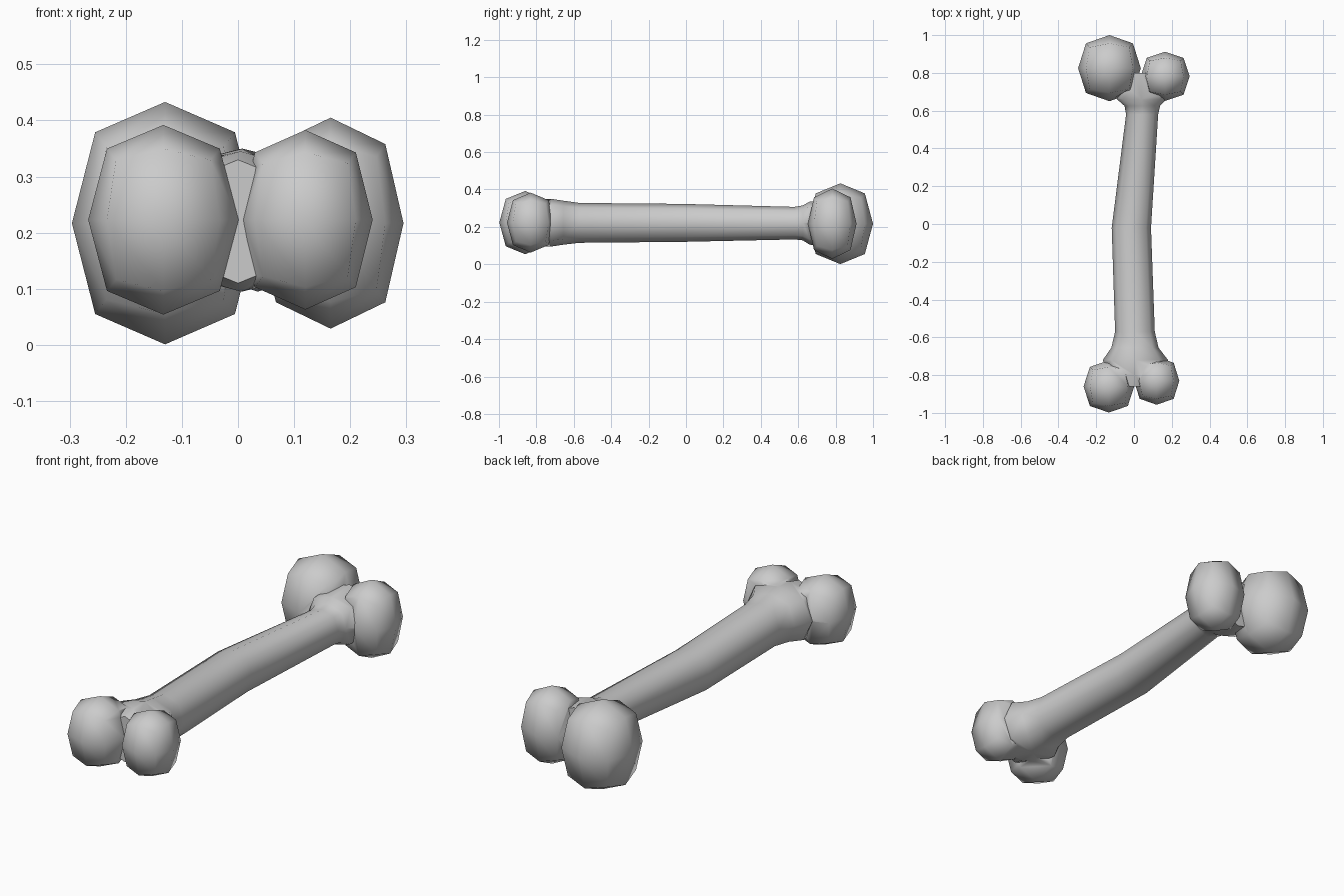
import bpy, bmesh, math
from mathutils import Vector

if "Cube" in bpy.data.objects:
    bpy.data.objects.remove(bpy.data.objects["Cube"])


def new_object(name, bm):
    bmesh.ops.recalc_face_normals(bm, faces=bm.faces)
    mesh = bpy.data.meshes.new(name)
    bm.to_mesh(mesh)
    bm.free()
    obj = bpy.data.objects.new(name, mesh)
    bpy.context.collection.objects.link(obj)
    return obj


def knob(name, centre, half):
    """Rounded 24-quad box: octagonal outline from every axis."""
    bm = bmesh.new()
    bmesh.ops.create_cube(bm, size=2)
    bmesh.ops.subdivide_edges(bm, edges=bm.edges[:], cuts=1, use_grid_fill=True)
    for v in bm.verts:
        k = {1: 1.0, 2: 0.75, 3: 0.63}[sum(abs(c) > 0.5 for c in v.co)]
        v.co = Vector([c + s * h * k for c, s, h in zip(centre, v.co, half)])
    return new_object(name, bm)


# Shaft: eight-sided loft, sections are (y, x min, x max, z min, z max)
sections = [
    (-0.86, -0.09, 0.09, 0.11, 0.33),
    (-0.80, -0.14, 0.15, 0.095, 0.345),
    (-0.72, -0.165, 0.18, 0.095, 0.35),
    (-0.655, -0.12, 0.13, 0.105, 0.34),
    (-0.57, -0.10, 0.11, 0.115, 0.328),
    (-0.02, -0.118, 0.09, 0.12, 0.323),
    (0.58, -0.042, 0.128, 0.133, 0.307),
    (0.625, -0.05, 0.138, 0.128, 0.315),
    (0.66, -0.09, 0.17, 0.105, 0.335),
    (0.80, -0.09, 0.16, 0.095, 0.34),
]
bm = bmesh.new()
rings = []
for y, x0, x1, z0, z1 in sections:
    ring = []
    for i in range(8):
        a = i * math.pi / 4
        k = 1.06 if i % 2 else 1.0
        ring.append(bm.verts.new(((x0 + x1) / 2 + k * (x1 - x0) / 2 * math.cos(a), y,
                                  (z0 + z1) / 2 + k * (z1 - z0) / 2 * math.sin(a))))
    rings.append(ring)
for a, b in zip(rings, rings[1:]):
    for i in range(8):
        j = (i + 1) % 8
        bm.faces.new((a[i], a[j], b[j], b[i]))
bm.faces.new(rings[0])
bm.faces.new(rings[-1])
bone = new_object("bone", bm)

# Four end knobs, merged into the shaft
knobs = [
    knob("back_left_knob", (-0.13, 0.825, 0.217), (0.166, 0.175, 0.216)),
    knob("back_right_knob", (0.165, 0.782, 0.217), (0.13, 0.13, 0.188)),
    knob("front_left_knob", (-0.133, -0.86, 0.223), (0.134, 0.138, 0.169)),
    knob("front_right_knob", (0.12, -0.83, 0.223), (0.12, 0.127, 0.16)),
]
bpy.context.view_layer.objects.active = bone
bone.select_set(True)
for k in knobs:
    mod = bone.modifiers.new("join", 'BOOLEAN')
    mod.operation = 'UNION'
    mod.solver = 'EXACT'
    mod.object = k
    bpy.ops.object.modifier_apply(modifier=mod.name)
for k in knobs:
    bpy.data.objects.remove(k)

# Soft shading over facets, creases kept where the knobs meet
bpy.ops.object.shade_smooth_by_angle(angle=math.radians(60))
